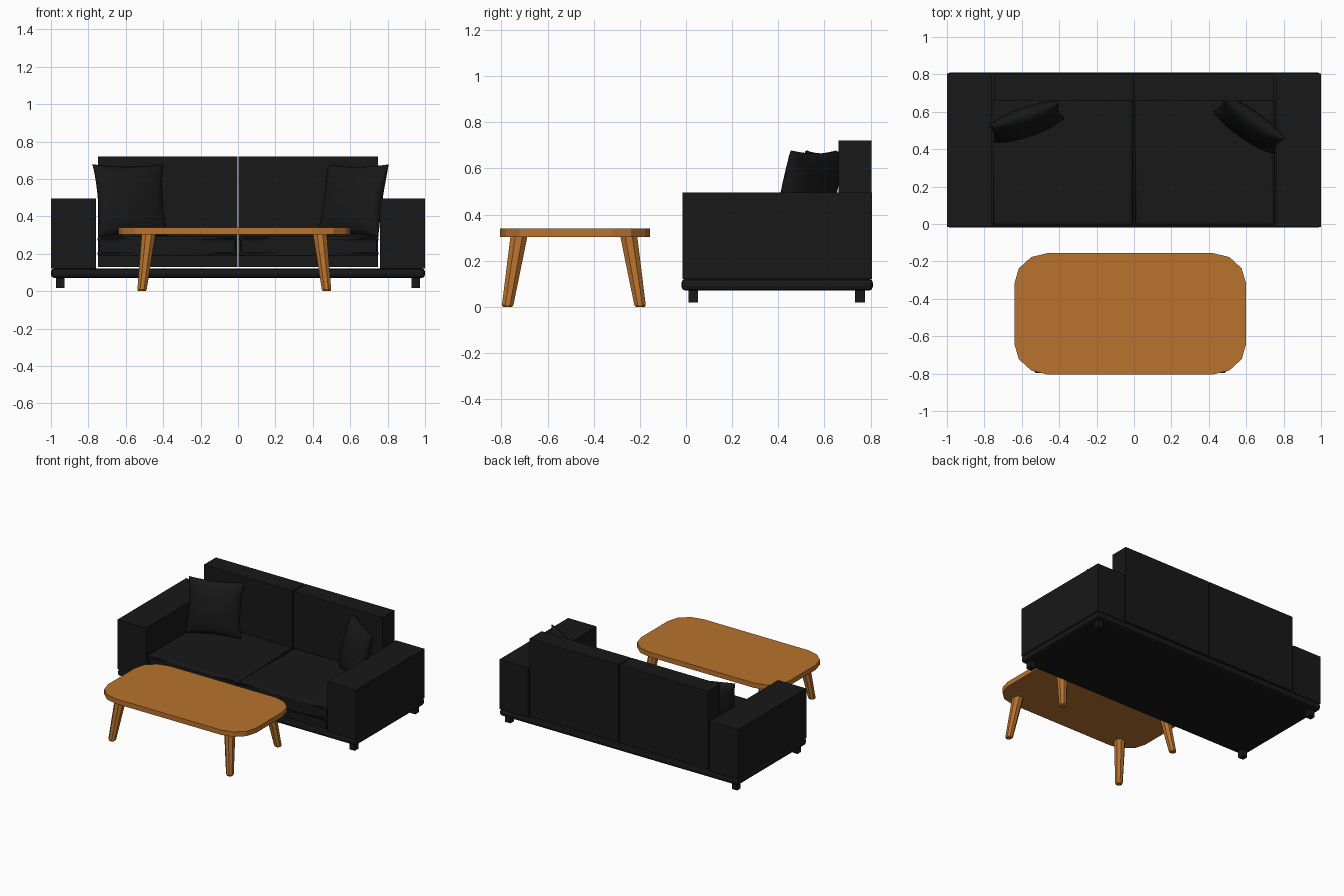
import bpy, bmesh, math
from mathutils import Vector, Matrix

if "Cube" in bpy.data.objects:
    bpy.data.objects.remove(bpy.data.objects["Cube"])


def material(name, color):
    m = bpy.data.materials.new(name)
    m.diffuse_color = (*color, 1)
    m.use_nodes = True
    m.node_tree.nodes["Principled BSDF"].inputs["Base Color"].default_value = m.diffuse_color
    return m


BLACK = material("black_fabric", (0.009, 0.009, 0.009))
WOOD = material("wood", (0.48, 0.17, 0.027))


def add(name, bm, mat):
    bmesh.ops.recalc_face_normals(bm, faces=bm.faces)
    me = bpy.data.meshes.new(name)
    bm.to_mesh(me)
    bm.free()
    me.materials.append(mat)
    ob = bpy.data.objects.new(name, me)
    bpy.context.collection.objects.link(ob)
    return ob


def box(name, x, y, z, bevel=0.0, segments=2):
    bm = bmesh.new()
    size = [b - a for a, b in (x, y, z)]
    mid = [(a + b) / 2 for a, b in (x, y, z)]
    bmesh.ops.create_cube(bm, size=1, matrix=Matrix.Translation(mid) @ Matrix.Diagonal((*size, 1)))
    ob = add(name, bm, BLACK)
    if bevel:
        mod = ob.modifiers.new("bevel", 'BEVEL')
        mod.width = bevel
        mod.segments = segments
    return ob


def loft(name, rings, mat):
    # closed solid through equal-length rings of points
    bm = bmesh.new()
    rows = [[bm.verts.new(p) for p in r] for r in rings]
    n = len(rows[0])
    for a, b in zip(rows, rows[1:]):
        for i in range(n):
            bm.faces.new((a[i], a[(i + 1) % n], b[(i + 1) % n], b[i]))
    bm.faces.new(rows[0])
    bm.faces.new(rows[-1])
    return add(name, bm, mat)


def piping(name, x, y, z, r):
    # thin cord around the cushion edge
    cu = bpy.data.curves.new(name, 'CURVE')
    cu.dimensions = '3D'
    cu.bevel_depth = r
    cu.bevel_resolution = 1
    sp = cu.splines.new('POLY')
    sp.points.add(3)
    corners = [(x[0], y[0]), (x[1], y[0]), (x[1], y[1]), (x[0], y[1])]
    for p, c in zip(sp.points, corners):
        p.co = (*c, z, 1)
    sp.use_cyclic_u = True
    cu.materials.append(BLACK)
    ob = bpy.data.objects.new(name, cu)
    bpy.context.collection.objects.link(ob)


def pillow(name, loc, yaw, lean, half=0.2, thick=0.068, n=12):
    # two bulged sheets sharing pinched edges
    bm = bmesh.new()
    for side in (-1, 1):
        grid = []
        for j in range(n + 1):
            row = []
            for i in range(n + 1):
                u = -math.cos(math.pi * i / n)
                v = -math.cos(math.pi * j / n)
                t = max(0.0, (1 - u * u) * (1 - v * v)) ** 0.42
                row.append(bm.verts.new((half * u * (1 - 0.09 * (1 - v * v)), side * thick * t,
                                         half * v * (1 - 0.07 * (1 - u * u)))))
            grid.append(row)
        for j in range(n):
            for i in range(n):
                bm.faces.new((grid[j][i], grid[j][i + 1], grid[j + 1][i + 1], grid[j + 1][i]))
    bmesh.ops.remove_doubles(bm, verts=bm.verts, dist=1e-4)
    ob = add(name, bm, BLACK)
    for p in ob.data.polygons:
        p.use_smooth = True
    ob.matrix_world = (Matrix.Translation(loc) @ Matrix.Rotation(math.radians(yaw), 4, 'Z')
                       @ Matrix.Rotation(math.radians(-lean), 4, 'X'))


# Sofa: base, then mirrored arms, backs, seats, cushions and feet
box("sofa_base", (-1, 1), (-0.02, 0.81), (0.07, 0.122), 0.018)
for s, side in ((-1, "left"), (1, "right")):
    def span(a, b):
        return tuple(sorted((s * a, s * b)))
    box(side + "_arm", span(0.76, 0.999), (-0.016, 0.805), (0.121, 0.495))
    box(side + "_back", span(0.004, 0.748), (0.66, 0.803), (0.13, 0.72))
    box(side + "_seat_base", span(0.004, 0.748), (-0.012, 0.659), (0.13, 0.19))
    box(side + "_cushion", span(0.012, 0.744), (-0.004, 0.655), (0.185, 0.294), 0.012)
    for z in (0.202, 0.278):
        piping(side + "_cushion_piping", span(0.017, 0.742), (0.005, 0.65), z, 0.015)
    for y, end in ((0.01, "front"), (0.733, "back")):
        box(f"{side}_{end}_sofa_foot", span(0.928, 0.972), (y, y + 0.043), (0.018, 0.072))

# Throw pillows leaning on the back
pillow("left_pillow", (-0.575, 0.545, 0.484), 19, 13)
pillow("right_pillow", (0.615, 0.53, 0.484), -35, 14)

# Table top: slab with rounded corners in three facets
CX, CY = -0.02, -0.48
outline = []
for k, (sx, sy) in enumerate(((1, 1), (-1, 1), (-1, -1), (1, -1))):
    for i in range(4):
        a = math.radians(90 * k + 30 * i)
        outline.append((CX + sx * 0.44 + 0.18 * math.cos(a), CY + sy * 0.16 + 0.165 * math.sin(a)))
loft("table_top", [[(x, y, z) for x, y in outline] for z in (0.303, 0.34)], WOOD)

# Table legs: splayed, tapered, eight sides, bevelled foot
for sx, lr in ((-1, "left"), (1, "right")):
    for sy, fb in ((-1, "front"), (1, "back")):
        rings = []
        for z, r in ((0, 0.021), (0.008, 0.027), (0.31, 0.04)):
            t = z / 0.305
            x = CX + sx * (0.494 - 0.036 * t)
            y = CY - 0.006 + sy * (0.288 - 0.05 * t)
            rings.append([(x + r * math.cos(math.pi / 4 * (i + 0.5)),
                           y + r * math.sin(math.pi / 4 * (i + 0.5)), z) for i in range(8)])
        loft(f"{fb}_{lr}_table_leg", rings, WOOD)
